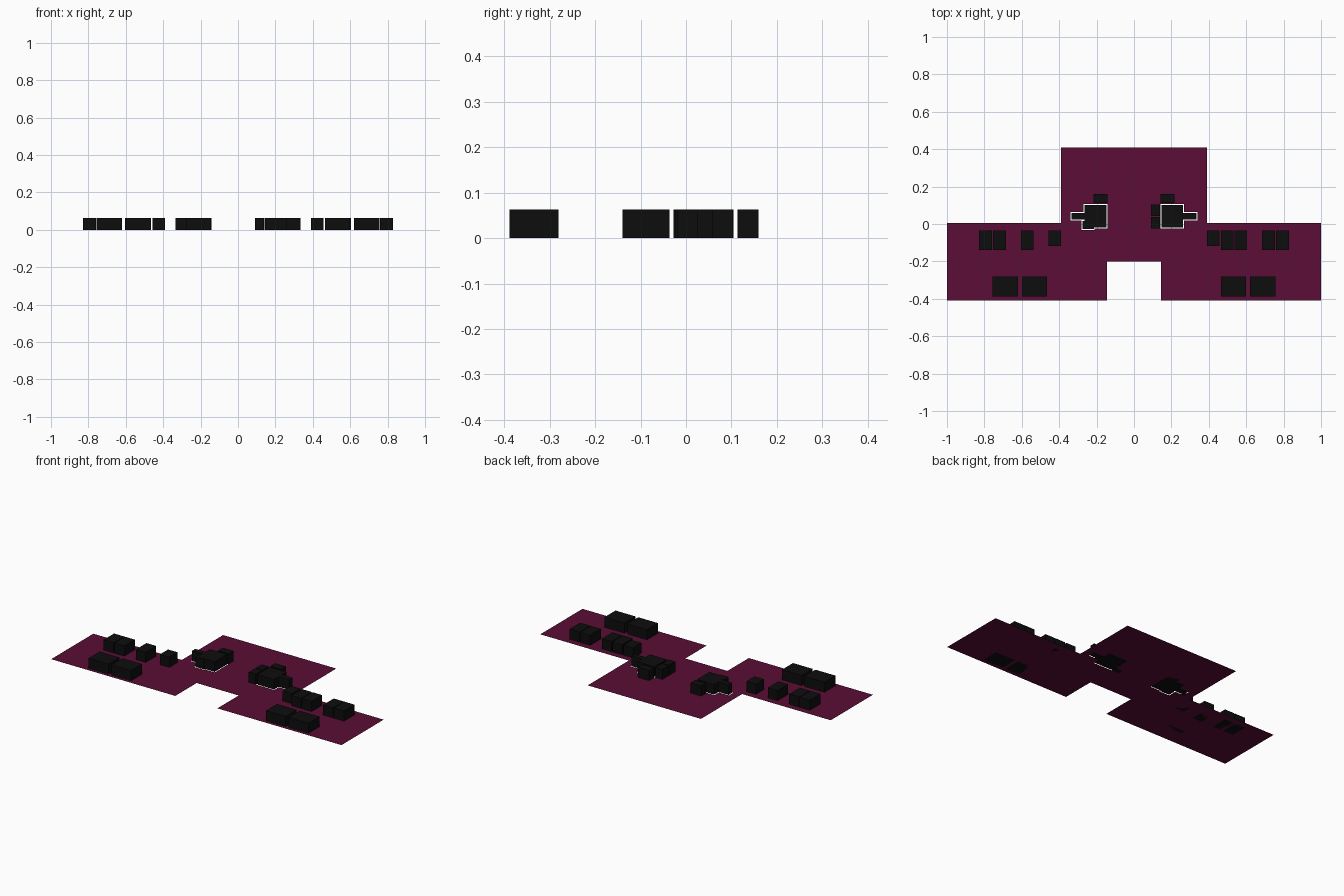
import bpy, bmesh

if "Cube" in bpy.data.objects:
    bpy.data.objects.remove(bpy.data.objects["Cube"])

H = 0.063   # block height
GAP = 0.005  # slit in the floor around the counters


def material(name, color):
    m = bpy.data.materials.new(name)
    m.diffuse_color = color
    m.use_nodes = True
    m.node_tree.nodes["Principled BSDF"].inputs["Base Color"].default_value = m.diffuse_color
    return m


FLOOR = material("plum_floor", (0.105, 0.004, 0.037, 1))
DARK = material("black_block", (0.004, 0.004, 0.004, 1))


def finish(bm, name, mat):
    mesh = bpy.data.meshes.new(name)
    bmesh.ops.recalc_face_normals(bm, faces=bm.faces)
    bm.to_mesh(mesh)
    bm.free()
    mesh.materials.append(mat)
    obj = bpy.data.objects.new(name, mesh)
    bpy.context.collection.objects.link(obj)
    return obj


def block(name, x0, x1, y0, y1):
    bm = bmesh.new()
    bmesh.ops.create_cube(bm, size=1)
    for v in bm.verts:
        v.co = (x1 if v.co.x > 0 else x0, y1 if v.co.y > 0 else y0,
                H if v.co.z > 0 else 0)
    return finish(bm, name, DARK)


# Counter footprints near the centre (each x0, x1, y0, y1)
left_counter = [(-0.265, -0.147, -0.02, 0.102), (-0.335, -0.265, 0.025, 0.058),
                (-0.275, -0.215, -0.027, 0.015)]
right_counter = [(0.147, 0.262, -0.02, 0.102), (0.262, 0.335, 0.025, 0.058)]
counters = left_counter + right_counter
holes = [(a - GAP, b + GAP, c - GAP, d + GAP) for a, b, c, d in counters]

# Flat floor: wide wings plus rear hall, with the front notch and counter slits left open
wings = [(-1, -0.145, -0.41, 0.005), (0.145, 1, -0.41, 0.005),
         (-0.145, 0.145, -0.2, 0.005), (-0.39, 0.39, 0.005, 0.41)]


def inside(rects, x, y):
    return any(a < x < b and c < y < d for a, b, c, d in rects)


xs = sorted({r[i] for r in wings + holes for i in (0, 1)})
ys = sorted({r[i] for r in wings + holes for i in (2, 3)})
bm = bmesh.new()
for x0, x1 in zip(xs, xs[1:]):
    for y0, y1 in zip(ys, ys[1:]):
        cx, cy = (x0 + x1) / 2, (y0 + y1) / 2
        if inside(wings, cx, cy) and not inside(holes, cx, cy):
            bm.faces.new([bm.verts.new((x, y, 0)) for x, y in
                          ((x0, y0), (x1, y0), (x1, y1), (x0, y1))])
bmesh.ops.remove_doubles(bm, verts=bm.verts, dist=1e-5)
floor = finish(bm, "floor", FLOOR)
if floor.data.polygons[0].normal.z < 0:
    floor.data.flip_normals()

# Counters standing in the slits
for i, r in enumerate(counters):
    block(f"counter_{i}", *r)

# Mirrored blocks on both wings
mirrored = [(0.465, 0.60, -0.388, -0.28), (0.62, 0.757, -0.388, -0.28),
            (0.685, 0.754, -0.14, -0.036), (0.758, 0.828, -0.14, -0.036),
            (0.538, 0.605, -0.14, -0.036), (0.39, 0.456, -0.118, -0.036),
            (0.143, 0.217, 0.113, 0.16)]
for i, (a, b, c, d) in enumerate(mirrored):
    block(f"block_right_{i}", a, b, c, d)
    block(f"block_left_{i}", -b, -a, c, d)

# Blocks found only on the right side
block("extra_block", 0.465, 0.533, -0.14, -0.036)
block("side_block_rear", 0.09, 0.138, 0.043, 0.104)
block("side_block_front", 0.09, 0.138, -0.023, 0.037)
